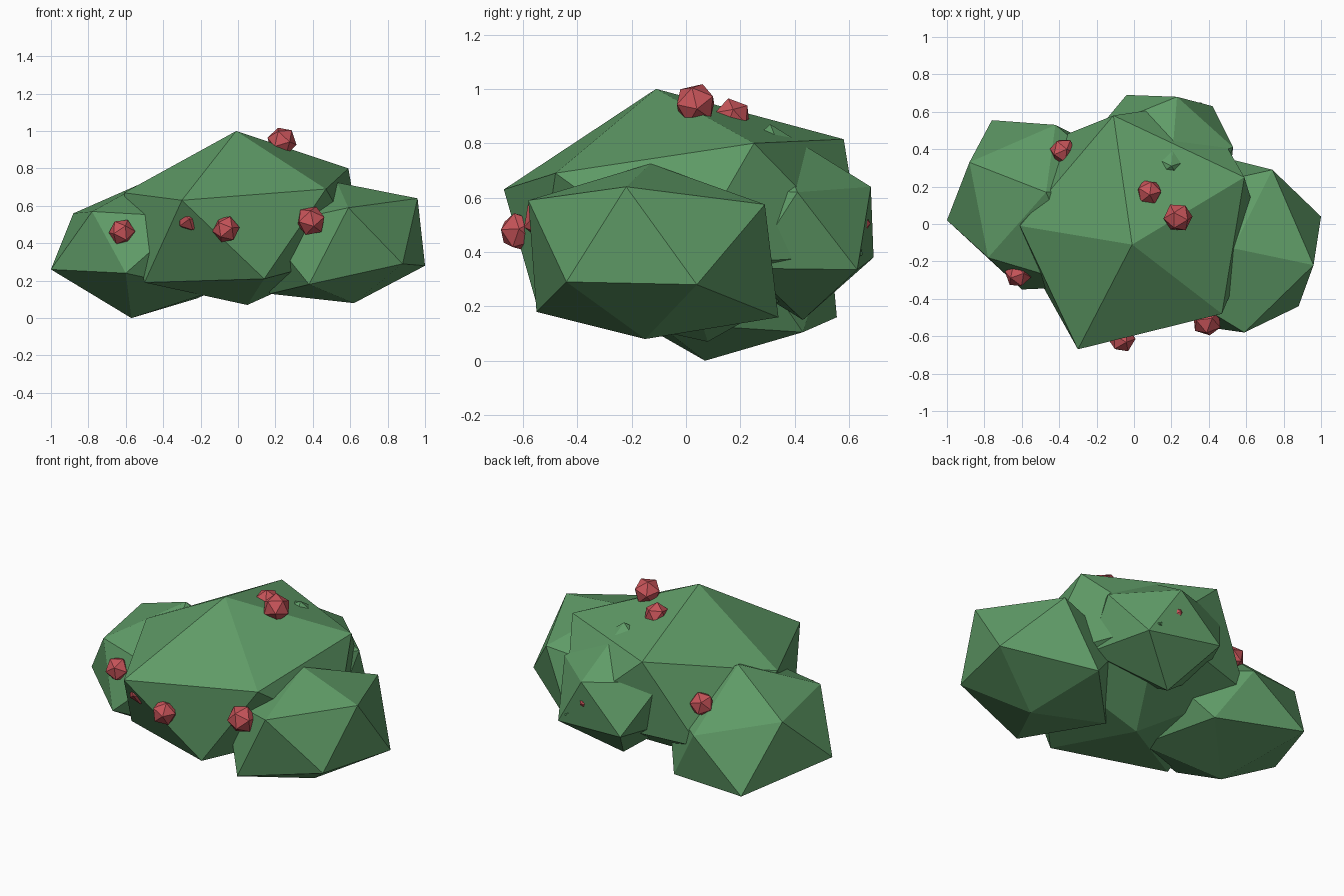
import bpy, bmesh, random
from mathutils import Vector, Euler

random.seed(4)
if "Cube" in bpy.data.objects:
    bpy.data.objects.remove(bpy.data.objects["Cube"], do_unlink=True)


def make_material(name, colour):
    mat = bpy.data.materials.new(name)
    mat.use_nodes = True
    mat.diffuse_color = colour
    mat.node_tree.nodes["Principled BSDF"].inputs["Base Color"].default_value = colour
    return mat


leaf_green = make_material("leaf green", (0.115, 0.33, 0.135, 1))
berry_red = make_material("berry red", (0.57, 0.088, 0.10, 1))


def finish(name, bm, mat):
    """Turn a bmesh into a flat shaded object with one material."""
    bmesh.ops.recalc_face_normals(bm, faces=bm.faces)
    mesh = bpy.data.meshes.new(name)
    bm.to_mesh(mesh)
    bm.free()
    mesh.materials.append(mat)
    obj = bpy.data.objects.new(name, mesh)
    bpy.context.collection.objects.link(obj)
    return obj


def foliage(name, centre, corners):
    """Rough icosahedron: missing corners are mirrored through the centre."""
    corners = [Vector(c) for c in corners]
    opposite = [2 * Vector(centre) - c for c in corners]
    corners += [o for o in opposite
                if min((o - c).length for c in corners) > 0.2]
    bm = bmesh.new()
    for corner in corners:
        bm.verts.new(corner)
    hull = bmesh.ops.convex_hull(bm, input=bm.verts)
    inside = [g for g in hull["geom_interior"] if isinstance(g, bmesh.types.BMVert)]
    bmesh.ops.delete(bm, geom=inside, context='VERTS')
    return finish(name, bm, leaf_green)


def berry(name, centre, radius, turn=None):
    bm = bmesh.new()
    bmesh.ops.create_icosphere(bm, subdivisions=1, radius=radius)
    turn = turn or [random.uniform(0, 6) for _ in range(3)]
    matrix = Euler(turn).to_matrix().to_4x4()
    matrix.translation = centre
    bm.transform(matrix)
    return finish(name, bm, berry_red)


# Large central clump
foliage("centre_foliage", (.03, -.01, .51), [
    (-.01, -.11, 1), (-.3, -.67, .63), (.47, -.48, .69), (.59, .25, .8),
    (-.11, .58, .815), (-.61, -.01, .67), (-.5, -.31, .19),
    (.14, -.55, .21), (.05, .08, .07)])

# Clump on the +x side
foliage("left_foliage", (.565, -.13, .385), [
    (.53, -.13, .725), (.96, -.22, .64), (.59, -.58, .59), (.74, .29, .575),
    (1, .04, .28), (.88, -.44, .29), (.54, .34, .16), (.38, -.55, .18),
    (.62, -.15, .08)])

# Clump on the -x side
foliage("right_foliage", (-.51, .11, .35), [
    (-.47, .17, .74), (-.78, -.18, .57), (-.88, .33, .56), (-.42, .53, .43),
    (-1, .02, .26), (-.76, .555, .16), (-.6, -.35, .24), (-.22, .43, .105),
    (-.57, .07, 0)])

# Small clump at the back
foliage("back_foliage", (.16, .37, .51), [
    (.2, .31, .87), (.23, .68, .64), (.53, .41, .62), (.42, .63, .335),
    (-.04, .69, .38), (-.19, .51, .68)])

# Berries on the surface
for name, centre, radius in [
        ("front_right_berry", (-.62, -.27, .46), .072),
        ("front_berry", (-.065, -.615, .475), .074),
        ("front_left_berry", (.39, -.52, .52), .082),
        ("top_berry", (.235, .035, .945), .08),
        ("upper_back_berry", (.08, .17, .895), .072),
        ("back_right_berry", (-.38, .39, .56), .072)]:
    berry(name, centre, radius)

# Two nearly buried berries with only a tip showing
berry("buried_front_berry", (-.26, -.565, .53), .07, (1.57, 0, 0))
berry("buried_back_berry", (.23, .61, .505), .07, (1.57, 0, 0))
